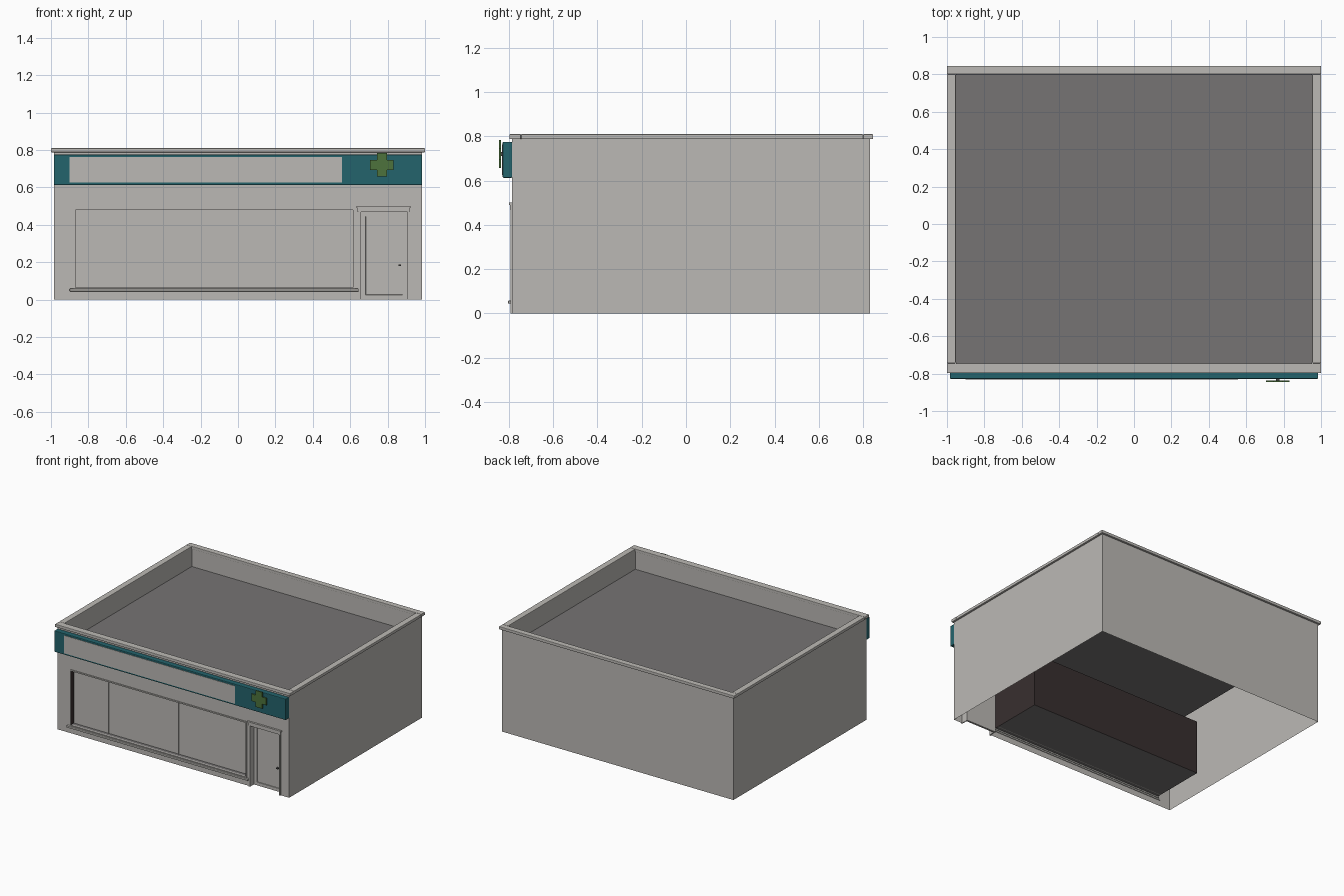
import bpy
import bmesh
from mathutils import Vector

old = bpy.data.objects.get("Cube")
if old:
    bpy.data.objects.remove(old, do_unlink=True)


def material(name, r, g, b):
    m = bpy.data.materials.new(name)
    m.use_nodes = True
    m.diffuse_color = (r, g, b, 1)
    m.node_tree.nodes["Principled BSDF"].inputs["Base Color"].default_value = (r, g, b, 1)
    return m


PLASTER = material("pale plaster", 0.5, 0.485, 0.46)
ROOF = material("dark grey roofing", 0.18, 0.174, 0.174)
TEAL = material("teal sign", 0.017, 0.125, 0.15)
GREEN = material("green cross", 0.075, 0.17, 0.045)
BROWN = material("dark brown lining", 0.04, 0.028, 0.028)
METAL = material("dark metal", 0.07, 0.07, 0.07)


def finish(name, bm, *mats, bevel=0):
    me = bpy.data.meshes.new(name)
    bm.to_mesh(me)
    bm.free()
    ob = bpy.data.objects.new(name, me)
    bpy.context.collection.objects.link(ob)
    for m in mats:
        me.materials.append(m)
    if bevel:
        mod = ob.modifiers.new("soft_edges", "BEVEL")
        mod.width, mod.segments = bevel, 2
    return ob


def add_box(bm, lo, hi):
    verts = bmesh.ops.create_cube(bm, size=1)["verts"]
    lo, hi = Vector(lo), Vector(hi)
    for v in verts:
        v.co = (lo + hi) / 2 + v.co * (hi - lo)


def boxes(name, mat, *spans, bevel=0):
    bm = bmesh.new()
    for lo, hi in spans:
        add_box(bm, lo, hi)
    return finish(name, bm, mat, bevel=bevel)


def quad(bm, *pts):
    return bm.faces.new([bm.verts.new(p) for p in pts])


# Main measurements
W, FRONT, BACK, TOP = 0.985, -0.785, 0.83, 0.79
IN_X, IN_FRONT, IN_BACK, ROOF_Z = 0.953, -0.745, 0.8, 0.655
WIN_L, WIN_R, WIN_B, WIN_T = -0.87, 0.615, 0.065, 0.48
DOOR_L, DOOR_R, DOOR_T = 0.657, 0.905, 0.47

# Wall shell: open below, with the front made of cells that skip the openings
bm = bmesh.new()
xs = [-W, WIN_L, WIN_R, DOOR_L, DOOR_R, W]
zs = [0, WIN_B, DOOR_T, WIN_T, TOP]
for x0, x1 in zip(xs, xs[1:]):
    for z0, z1 in zip(zs, zs[1:]):
        in_window = x0 == WIN_L and WIN_B <= z0 < WIN_T
        in_door = x0 == DOOR_L and z0 < DOOR_T
        if not (in_window or in_door):
            quad(bm, (x0, FRONT, z0), (x1, FRONT, z0), (x1, FRONT, z1), (x0, FRONT, z1))
outer = [(W, FRONT), (W, BACK), (-W, BACK), (-W, FRONT)]
inner = [(IN_X, IN_FRONT), (IN_X, IN_BACK), (-IN_X, IN_BACK), (-IN_X, IN_FRONT)]
for a, b in zip(outer, outer[1:]):
    quad(bm, (*a, 0), (*b, 0), (*b, TOP), (*a, TOP))
# Inner parapet faces and the sunken roof
for a, b in zip(inner, inner[1:] + inner[:1]):
    quad(bm, (*b, ROOF_Z), (*a, ROOF_Z), (*a, TOP), (*b, TOP))
quad(bm, *[(*p, ROOF_Z) for p in inner]).material_index = 1
finish("walls_and_roof", bm, PLASTER, ROOF)

# Coping around the parapet
c0, c1, cf, cb = TOP - 0.003, 0.81, -0.797, 0.845
boxes("parapet_coping", PLASTER,
      ((-1, cf, c0), (1, IN_FRONT, c1)), ((-1, IN_BACK, c0), (1, cb, c1)),
      ((-1, IN_FRONT, c0), (-IN_X, IN_BACK, c1)), ((IN_X, IN_FRONT, c0), (1, IN_BACK, c1)),
      bevel=0.004)

# Display box behind the window, open to the front
bm = bmesh.new()
add_box(bm, (WIN_L, FRONT, WIN_B), (WIN_R, -0.35, WIN_T))
bm.normal_update()
bmesh.ops.delete(bm, geom=[f for f in bm.faces if f.normal.y < -0.5], context="FACES")
for f in bm.faces:
    f.material_index = 1 if abs(f.normal.z) > 0.5 else 0
finish("display_box", bm, BROWN, ROOF)

# Window pane, mullions, trim and sill
boxes("window_pane", PLASTER, ((WIN_L, -0.75, WIN_B), (WIN_R, -0.745, WIN_T)))
boxes("window_mullions", PLASTER,
      *[((x - 0.002, -0.753, WIN_B), (x + 0.002, -0.75, WIN_T)) for x in (-0.575, 0.021, 0.319)])
t, f0, f1 = 0.01, -0.79, -0.775
boxes("window_trim", PLASTER,
      ((WIN_L - t, f0, WIN_B), (WIN_L, f1, WIN_T)), ((WIN_R, f0, WIN_B), (WIN_R + t, f1, WIN_T)),
      ((WIN_L - t, f0, WIN_T), (WIN_R + t, f1, WIN_T + t)),
      ((WIN_L - t, f0, WIN_B - t), (WIN_R + t, f1, WIN_B)))
boxes("window_sill", PLASTER, ((-0.9, -0.803, 0.044), (0.645, -0.78, 0.058)), bevel=0.003)

# Door leaf with a shallow inset panel
bm = bmesh.new()
add_box(bm, (DOOR_L, -0.745, 0), (DOOR_R, -0.73, DOOR_T))
bm.normal_update()
face = [f for f in bm.faces if f.normal.y < -0.5]
bmesh.ops.inset_region(bm, faces=face, thickness=0.035)
bmesh.ops.inset_region(bm, faces=face, thickness=0.002, depth=-0.004)
finish("door_leaf", bm, PLASTER)

# Door reveals, surround and stepped lintel
boxes("door_reveals", PLASTER,
      ((DOOR_L - 0.006, FRONT, 0), (DOOR_L, -0.73, DOOR_T)),
      ((DOOR_R, FRONT, 0), (DOOR_R + 0.006, -0.73, DOOR_T)),
      ((DOOR_L, FRONT, DOOR_T), (DOOR_R, -0.73, DOOR_T + 0.006)))
boxes("door_surround", PLASTER,
      ((0.643, -0.792, 0), (DOOR_L, -0.78, DOOR_T)), ((DOOR_R, -0.792, 0), (0.914, -0.78, DOOR_T)))
boxes("door_lintel", PLASTER,
      ((0.64, -0.794, 0.468), (0.917, -0.78, 0.49)), ((0.634, -0.8, 0.49), (0.923, -0.78, 0.5)))
boxes("door_handle", METAL, ((0.858, -0.762, 0.179), (0.872, -0.745, 0.187)))

# Fascia sign with a pale panel
boxes("fascia_sign", TEAL, ((-W, -0.828, 0.612), (W, FRONT, 0.775)), bevel=0.005)
boxes("sign_panel", PLASTER, ((-0.9, -0.831, 0.625), (0.555, -0.825, 0.762)))

# Green cross standing off the sign
bm = bmesh.new()
a, b, cx, cz = 0.027, 0.063, 0.769, 0.72
arm = [(b, -a), (b, a), (a, a), (a, b)]
outline = []
for sx, sz, step in ((1, 1, 1), (-1, 1, -1), (-1, -1, 1), (1, -1, -1)):
    corner = [(a, b), (a, a), (b, a)][::-step]
    outline += [(cx + sx * x, -0.845, cz + sz * z) for x, z in corner]
cross = quad(bm, *outline)
ext = bmesh.ops.extrude_face_region(bm, geom=[cross])["geom"]
bmesh.ops.translate(bm, verts=[g for g in ext if isinstance(g, bmesh.types.BMVert)], vec=(0, 0.009, 0))
bmesh.ops.recalc_face_normals(bm, faces=bm.faces)
finish("cross", bm, GREEN)
boxes("cross_mount", METAL, ((cx - 0.01, -0.837, cz - 0.01), (cx + 0.01, -0.826, cz + 0.01)))
